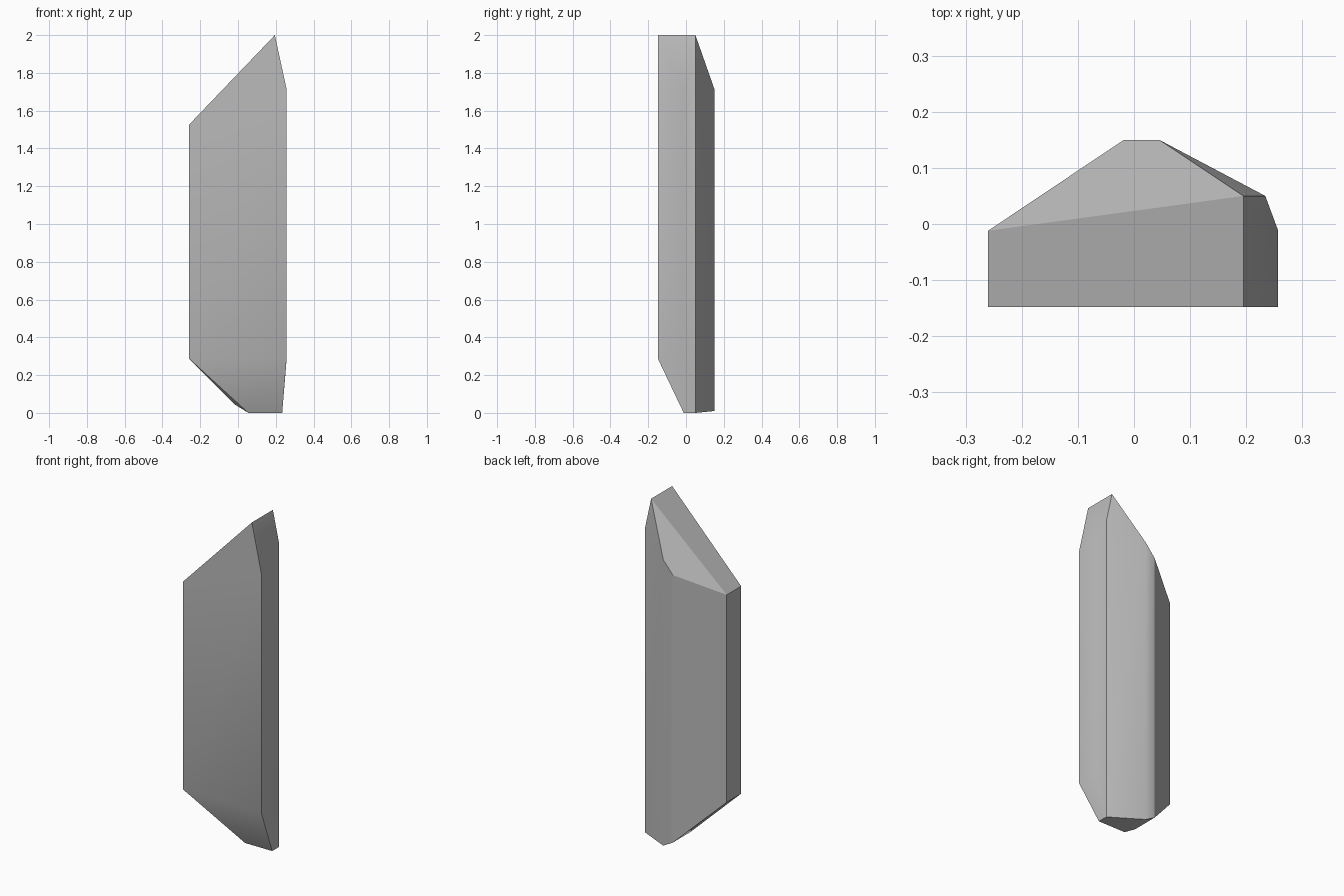
import bpy, bmesh, math

cube = bpy.data.objects.get("Cube")
if cube:
    bpy.data.objects.remove(cube, do_unlink=True)

# One flat stone colour
stone = bpy.data.materials.new("stone_grey")
stone.use_nodes = True
colour = (0.5, 0.5, 0.5, 1)
stone.diffuse_color = colour
stone.node_tree.nodes["Principled BSDF"].inputs["Base Color"].default_value = colour

# Key planes of the crystal
LEFT, RIGHT, RIGHT_IN = -0.26, 0.257, 0.234
FRONT, MID, SHOULDER, BACK = -0.148, -0.012, 0.05, 0.15

# Slanted tip: a ridge with facets falling to the left, right and back
tip = [
    (LEFT, FRONT, 1.525), (LEFT, MID, 1.525),
    (0.195, FRONT, 2), (0.195, SHOULDER, 2),
    (RIGHT, FRONT, 1.715), (RIGHT, MID, 1.715),
    (RIGHT_IN, SHOULDER, 1.82),
    (0.045, BACK, 1.715), (-0.018, BACK, 1.64),
]
# Chamfered foot: small flat base offset to the right and back
foot = [
    (LEFT, FRONT, 0.288), (LEFT, MID, 0.288),
    (RIGHT, FRONT, 0.285), (RIGHT, MID, 0.28),
    (RIGHT_IN, MID, 0), (RIGHT_IN, SHOULDER, 0),
    (0.055, MID, 0), (-0.018, MID, 0.045),
    (0.045, BACK, 0.01), (-0.018, BACK, 0.045),
]

# Wrap the corners in a convex shell and merge coplanar faces
bm = bmesh.new()
for corner in tip + foot:
    bm.verts.new(corner)
bmesh.ops.convex_hull(bm, input=bm.verts)
bmesh.ops.dissolve_limit(bm, angle_limit=math.radians(1),
                         verts=bm.verts, edges=bm.edges)
bmesh.ops.recalc_face_normals(bm, faces=bm.faces)
mesh = bpy.data.meshes.new("crystal_shard")
bm.to_mesh(mesh)
bm.free()
mesh.materials.append(stone)

shard = bpy.data.objects.new("crystal_shard", mesh)
bpy.context.collection.objects.link(shard)
bpy.ops.object.select_all(action='DESELECT')
shard.select_set(True)
bpy.context.view_layer.objects.active = shard
bpy.ops.object.shade_smooth_by_angle(angle=math.radians(30))
